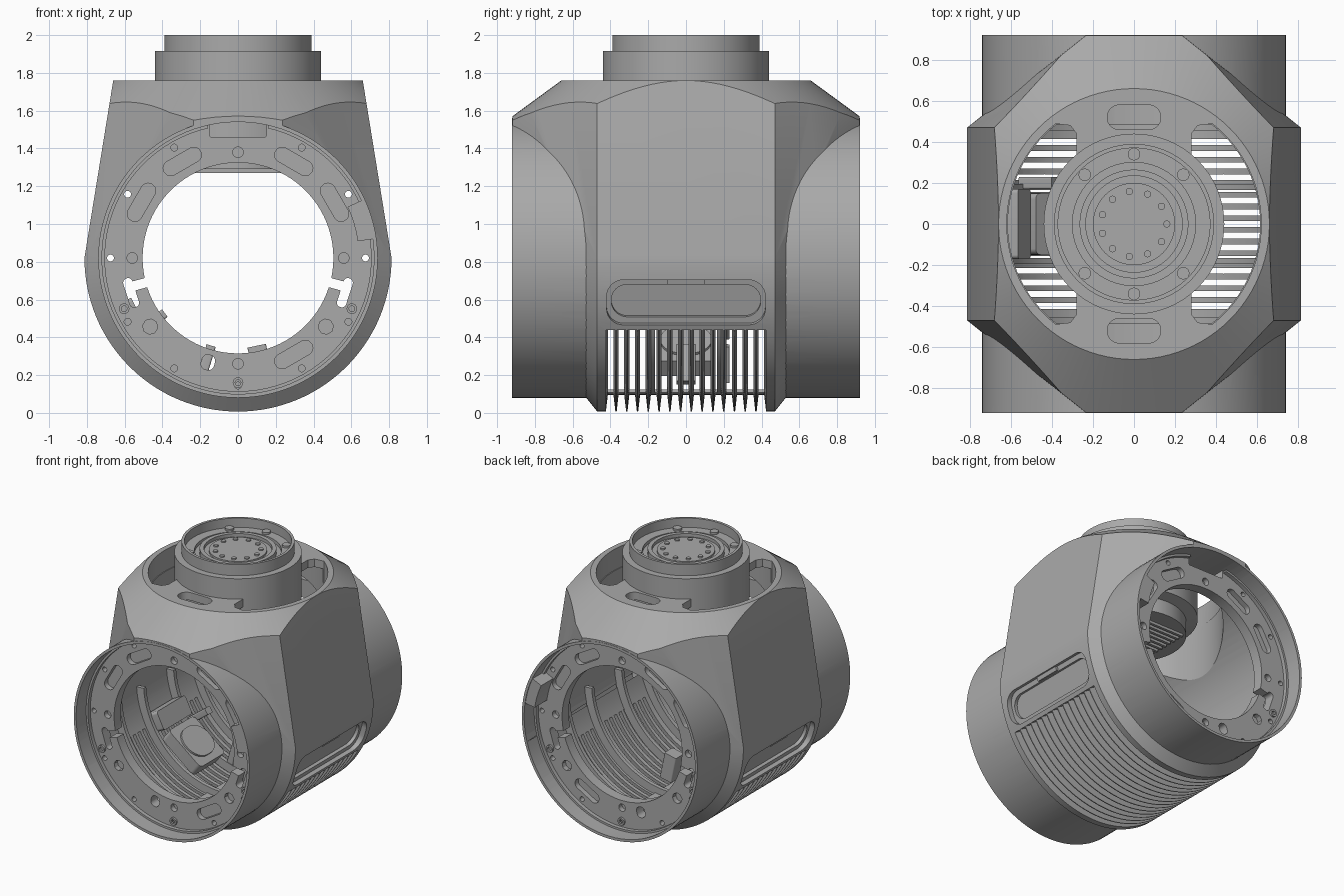
import bpy, bmesh
from math import sin, cos, pi, radians
from mathutils import Matrix, Vector

if "Cube" in bpy.data.objects:
    bpy.data.objects.remove(bpy.data.objects["Cube"])

AXIS = 0.82   # height of the horizontal bore
GREY = (0.4, 0.4, 0.4, 1)

grey = bpy.data.materials.new("cast_grey")
grey.use_nodes = True
grey.diffuse_color = GREY
grey.node_tree.nodes["Principled BSDF"].inputs["Base Color"].default_value = GREY


def finish(name, bm):
    bmesh.ops.remove_doubles(bm, verts=bm.verts, dist=1e-5)
    bmesh.ops.recalc_face_normals(bm, faces=bm.faces)
    mesh = bpy.data.meshes.new(name)
    bm.to_mesh(mesh)
    bm.free()
    mesh.materials.append(grey)
    ob = bpy.data.objects.new(name, mesh)
    bpy.context.collection.objects.link(ob)
    return ob


def lathe(name, profiles, axis="y", start=0, end=360, seg=96):
    """Revolve closed (radius, height) profiles about the bore or the vertical axis."""
    bm = bmesh.new()
    full = end - start == 360
    for prof in profiles:
        loops = []
        for i in range(seg if full else seg + 1):
            a = radians(start + (end - start) * i / seg)
            loops.append([bm.verts.new((r * cos(a), h, AXIS + r * sin(a)) if axis == "y"
                                       else (r * cos(a), r * sin(a), h)) for r, h in prof])
        n = len(prof)
        for i in range(seg):
            p, q = loops[i], loops[(i + 1) % len(loops)]
            for j in range(n):
                k = (j + 1) % n
                if prof[j][0] == 0 and prof[k][0] == 0:
                    continue
                quad = [p[j], p[k], q[k], q[j]]
                if prof[j][0] == 0:
                    quad = [p[j], p[k], q[k]]
                elif prof[k][0] == 0:
                    quad = [p[j], p[k], q[j]]
                bm.faces.new(quad)
        if not full:
            bm.faces.new(loops[0])
            bm.faces.new(loops[-1])
    return finish(name, bm)


def band(r0, r1, h0, h1):
    return [(r0, h0), (r1, h0), (r1, h1), (r0, h1)]


def rounded(w, h, r, n=8):
    """Outline of a rounded rectangle."""
    pts = []
    for q, (sx, sy) in enumerate([(1, 1), (-1, 1), (-1, -1), (1, -1)]):
        for i in range(n + 1):
            a = pi / 2 * (q + i / n)
            pts.append((sx * (w / 2 - r) + r * cos(a), sy * (h / 2 - r) + r * sin(a)))
    return pts


def prisms(name, items):
    """Extrude outlines: each item is (points, depth, frame)."""
    bm = bmesh.new()
    for pts, depth, place in items:
        lo = [bm.verts.new(place @ Vector((x, y, 0))) for x, y in pts]
        hi = [bm.verts.new(place @ Vector((x, y, depth))) for x, y in pts]
        bm.faces.new(lo)
        bm.faces.new(hi)
        for i in range(len(pts)):
            j = (i + 1) % len(pts)
            bm.faces.new([lo[i], lo[j], hi[j], hi[i]])
    return finish(name, bm)


def frame(o, x, y, z):
    return Matrix([(x[i], y[i], z[i], o[i]) for i in range(3)] + [(0, 0, 0, 1)])


def up(x, y, z):
    return Matrix.Translation((x, y, z))


def on_ring(angle, r, y):
    """Frame facing along +y: local x is tangent, local y is radial."""
    a = radians(angle)
    return frame((r * cos(a), y, AXIS + r * sin(a)), (-sin(a), 0, cos(a)), (cos(a), 0, sin(a)), (0, 1, 0))


def on_side(angle, r, y=0):
    """Frame facing away from the bore: local x runs along the bore."""
    a = radians(angle)
    return frame((r * cos(a), y, AXIS + r * sin(a)), (0, 1, 0), (-sin(a), 0, cos(a)), (cos(a), 0, sin(a)))


def boolean(target, tool, op="DIFFERENCE"):
    mod = target.modifiers.new(op.title(), "BOOLEAN")
    mod.operation, mod.solver, mod.object = op, "EXACT", tool
    bpy.context.view_layer.objects.active = target
    bpy.ops.object.modifier_apply(modifier=mod.name)
    bpy.data.objects.remove(tool)


# Housing block: round underside, tapering walls, angled corners
bm = bmesh.new()
for s in (-1, 1):
    for y, r, top in ((0.47, 0.813, 0.654), (0.918, 0.25, 0.23)):
        for i in range(65):
            a = pi + pi * i / 64
            bm.verts.new((r * cos(a), s * y, AXIS + r * sin(a)))
        for side in (-1, 1):
            bm.verts.new((side * top, s * y, 1.8))
hull = bmesh.ops.convex_hull(bm, input=bm.verts)
bmesh.ops.delete(bm, geom=list(set(hull["geom_interior"] + hull["geom_unused"])), context="VERTS")
bmesh.ops.dissolve_limit(bm, angle_limit=0.001, verts=bm.verts, edges=bm.edges)
housing = finish("housing", bm)
boolean(housing, lathe("cone_tool", [[(0, -0.1), (1.2, -0.1), (1.2, 1.365), (0.66, 1.76), (0, 1.76)]], "z"),
        "INTERSECT")
boolean(housing, lathe("tube_tool", [[(0, -0.92), (0.74, -0.92), (0.74, 0.92), (0, 0.92)]]), "UNION")
boolean(housing, lathe("bore_tool", [[(0, -1), (0.72, -1), (0.72, 1), (0, 1)]]))
boolean(housing, lathe("cavity_tool", [[(0, 0.8), (0.615, 0.8), (0.615, 1.7), (0, 1.7)]], "z"))

# Top openings: two crescents and two slots
items = []
for s in (-1, 1):
    arc = [(s * 0.62 * cos(radians(a)), 0.62 * sin(radians(a))) for a in range(-52, 53, 4)]
    items.append((arc + [(s * 0.31, 0.48), (s * 0.28, 0.44), (s * 0.28, -0.44), (s * 0.31, -0.48)], 0.3, up(0, 0, 1.6)))
    items.append((rounded(0.26, 0.12, 0.058), 0.3, up(0, s * 0.52, 1.6)))
boolean(housing, prisms("top_tool", items))

# Side windows, stepped, with a small tab on the upper edge
for w, h, rad, depth in ((0.84, 0.25, 0.09, 0.772), (0.79, 0.18, 0.085, 0.748)):
    boolean(housing, prisms("window_tool", [(rounded(w, h, rad), 0.2, on_side(a, depth)) for a in (-17, 197)]))
prisms("window_tabs", [(rounded(0.2, 0.03, 0.004, 2), 0.025, on_side(a, 0.765) @ up(0, h, 0))
                       for a, h in ((-17, 0.108), (197, -0.108))])

# Cooling fins: tapered grooves through the underside
grooves = []
for i in range(15):
    y = (i - 7) * 0.057
    grooves.append([(0.69, y - 0.011), (0.69, y + 0.011), (0.83, y + 0.027), (0.83, y - 0.027)])
boolean(housing, lathe("fin_tool", grooves, "y", -152, -28, 48))
lathe("keel_strip", [band(0.708, 0.724, -0.44, 0.44)], "y", -100, -80, 16)

# Inner ribs
lathe("inner_ribs", [band(0.66, 0.725, s * y - 0.015, s * y + 0.015) for s in (-1, 1) for y in (0.18, 0.47)],
      "y", -176, -4, 64)

# Mounting ring at each end, with pockets, bolt holes and hooks
for s, end in ((-1, "front"), (1, "rear")):
    face, back = s * 0.77, s * 0.69
    ring = lathe(end + "_ring", [band(0.505, 0.727, *sorted((face, back)))])
    shallow = min(face - s * 0.04, face + s * 0.05)
    deep = min(face, back) - 0.05
    items = [(rounded(0.22, 0.08, 0.039), 0.09, on_ring(a, 0.59, shallow)) for a in (30, 60, 120, 150, -60)]
    items += [(rounded(0.055, 0.055, 0.027), 0.09, on_ring(a, 0.56, shallow)) for a in (0, 90, 180, -90)]
    items += [(rounded(0.08, 0.08, 0.039, 2), 0.09, on_ring(a, 0.59, shallow)) for a in (-142, -38)]
    pin = rounded(0.036, 0.036, 0.017, 4)
    items += [(pin, 0.2, on_ring(a, 0.675, deep)) for a in (0, 30, 150, 180)]
    items += [(pin, 0.09, on_ring(a, 0.675, shallow)) for a in (60, 120, -30, -60, -90, -120, -150)]
    items += [(rounded(0.05, 0.14, 0.01), 0.2, on_ring(a, 0.52, deep)) for a in (-15, 195)]
    items.append((rounded(0.07, 0.08, 0.03), 0.2, on_ring(-106, 0.575, deep)))
    items.append((rounded(0.3, 0.12, 0.01), 0.2, on_ring(90, 0.70, deep)))
    boolean(ring, prisms("ring_tool", items))
    boolean(ring, prisms("hook_tool", [(rounded(0.16, 0.05, 0.024), 0.2, on_ring(a, 0.595, deep))
                                       for a in (-18, 198)]))
    # Raised lip around the ring, open at the top, and a stop block on the left
    lip = sorted((face, face + s * 0.03))
    lathe(end + "_lip", [band(0.705, 0.725, *lip)], "y", 103, 437, 80)
    lathe(end + "_stop_block", [band(0.64, 0.73, *sorted((face, s * 0.915)))], "y", 8, 25, 6)
    for a in (-24, 204, -90):
        seat = lathe(end + "_bolt_seat", [band(0.015, 0.028, *sorted((face, face + s * 0.015)))], seg=16)
        seat.location = (0.66 * cos(radians(a)), 0, 0.66 * sin(radians(a)))

# Rotary drive with stepped collar and recessed output face
drive = [(0, 1.29), (0.36, 1.29), (0.36, 1.4), (0.44, 1.42), (0.44, 1.915), (0.39, 1.915), (0.39, 2.0),
         (0.37, 2.0), (0.37, 1.93), (0.3, 1.93), (0.3, 1.905), (0.265, 1.905), (0.265, 1.945),
         (0.235, 1.945), (0.235, 1.92), (0.2, 1.92), (0.2, 1.935), (0, 1.935)]
lathe("rotary_drive", [drive], "z")
items = []
for a in (90, 45, 135, 270, 225, 315):
    t = radians(a)
    items.append((rounded(0.06, 0.06, 0.029, 4), 0.025, up(0.34 * cos(t), 0.34 * sin(t), 1.92)))
for i in range(11):
    t = 2 * pi * i / 11
    items.append((rounded(0.034, 0.034, 0.016, 3), 0.02, up(0.16 * cos(t), 0.16 * sin(t), 1.925)))
prisms("drive_bolts", items)
prisms("drive_lower_ribs", [(rounded(0.5, 0.02, 0.004, 1), 0.03, up(0, (i - 5) * 0.045, 1.27)) for i in range(11)])

# Electronics box with oval cover, side bracket and connectors inside the bore
prisms("electronics_box", [(rounded(0.3, 0.34, 0.03), 0.1, on_side(232, 0.56))])
prisms("oval_cover", [(rounded(0.27, 0.24, 0.115), 0.02, on_side(232, 0.545))])
prisms("side_bracket", [(rounded(0.34, 0.14, 0.02), 0.1, on_side(207, 0.6))])
prisms("connectors", [(rounded(0.1, 0.1, 0.01), 0.2, on_side(-78, 0.475)),
                      (rounded(0.06, 0.05, 0.01), 0.2, on_side(-107, 0.485, 0.2)),
                      (rounded(0.06, 0.05, 0.01), 0.2, on_side(217, 0.485, 0.2))])

# Smooth curves, crisp edges
bpy.ops.object.select_all(action="DESELECT")
for ob in bpy.context.collection.objects:
    if ob.type == "MESH":
        ob.select_set(True)
        bpy.context.view_layer.objects.active = ob
bpy.ops.object.shade_smooth_by_angle(angle=radians(28))
